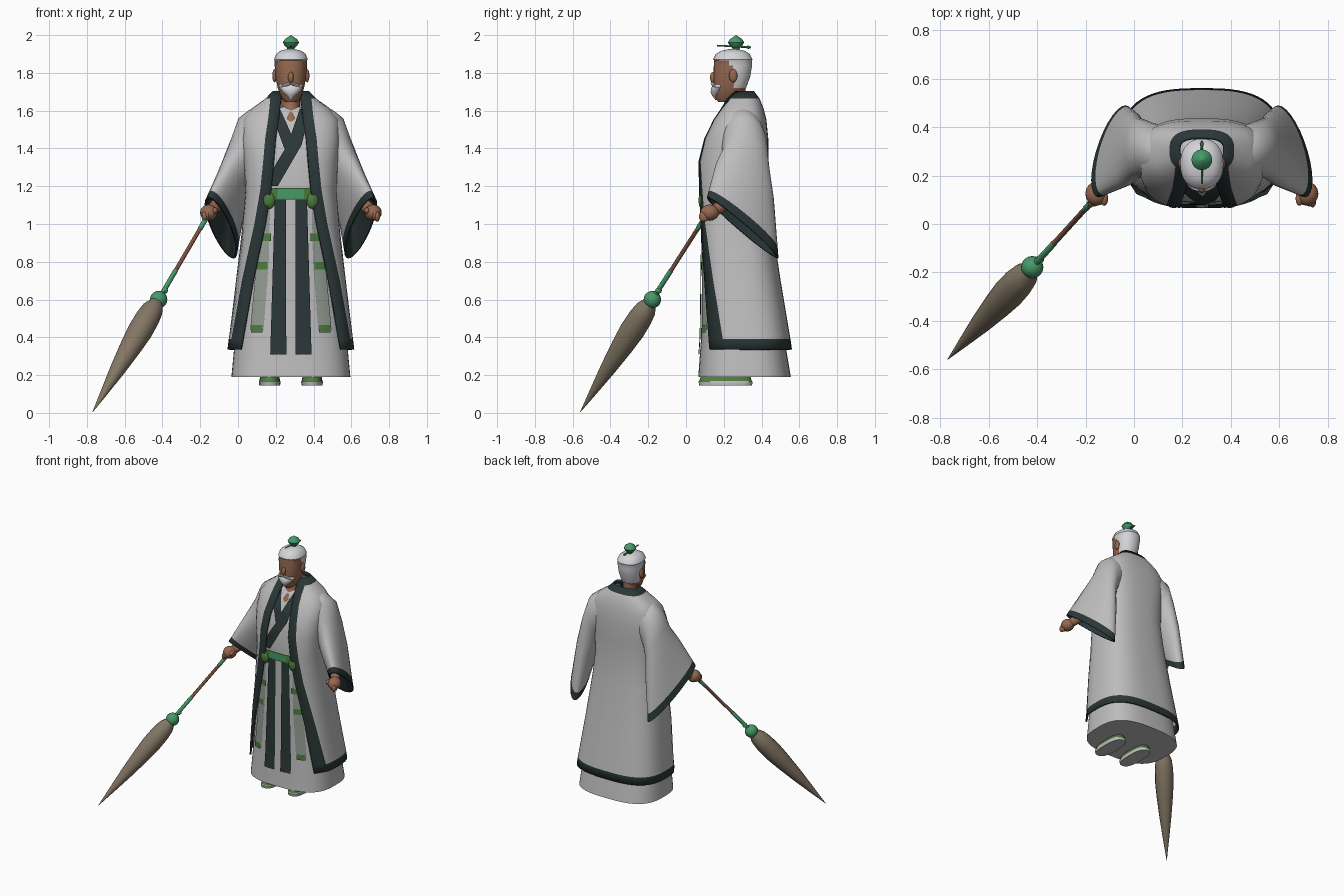
import bpy, bmesh, math
from mathutils import Vector

if "Cube" in bpy.data.objects:
    bpy.data.objects.remove(bpy.data.objects["Cube"])

CX = 0.28          # body centre line
P = 0.7            # squareness of the robe cross-section


def mat(name, r, g, b):
    m = bpy.data.materials.new(name)
    m.diffuse_color = (r, g, b, 1)
    m.use_nodes = True
    m.node_tree.nodes["Principled BSDF"].inputs["Base Color"].default_value = m.diffuse_color
    return m


ROBE = mat("robe_grey", .52, .51, .515)
TRIM = mat("dark_trim", .024, .038, .038)
JADE = mat("jade_green", .06, .32, .14)
SASH = mat("sash_green", .07, .2, .045)
SKIN = mat("skin_brown", .30, .14, .08)
HAIR = mat("hair_white", .66, .66, .69)
BRISTLE = mat("bristle_tan", .23, .185, .13)
WOOD = mat("handle_wood", .2, .085, .05)
PANEL = mat("pale_green_grey", .29, .33, .29)


def finish(name, bm, mats, recalc=True, angle=40, solid=0):
    if recalc:
        bmesh.ops.recalc_face_normals(bm, faces=bm.faces)
    me = bpy.data.meshes.new(name)
    bm.to_mesh(me)
    bm.free()
    for m in mats:
        me.materials.append(m)
    ob = bpy.data.objects.new(name, me)
    bpy.context.collection.objects.link(ob)
    bpy.ops.object.select_all(action='DESELECT')
    ob.select_set(True)
    bpy.context.view_layer.objects.active = ob
    bpy.ops.object.shade_smooth_by_angle(angle=math.radians(angle))
    if solid:
        md = ob.modifiers.new("thickness", 'SOLIDIFY')
        md.thickness = solid
        md.offset = 0
    return ob


def loft(name, rings, mats, closed=True, caps=True, rule=None, **kw):
    bm = bmesh.new()
    rows = [[bm.verts.new(p) for p in r] for r in rings]
    n = len(rows[0])
    for i in range(len(rows) - 1):
        for j in range(n if closed else n - 1):
            k = (j + 1) % n
            f = bm.faces.new((rows[i][j], rows[i][k], rows[i + 1][k], rows[i + 1][j]))
            if rule:
                f.material_index = rule(f.calc_center_median(), i, j)
    if caps:
        for r, i in ((rows[0], 0), (rows[-1], len(rows) - 2)):
            f = bm.faces.new(r)
            if rule:
                f.material_index = rule(f.calc_center_median(), i, 0)
    return finish(name, bm, mats, **kw)


def spow(v, p):
    return math.copysign(abs(v) ** p, v)


def ring(z, a, yf, yb, n=32, p=1.0, ts=None):
    # level cross-section: half width a, front yf, back yb
    cy, b = (yf + yb) / 2, (yb - yf) / 2
    ts = ts or [2 * math.pi * k / n for k in range(n)]
    return [(CX + a * spow(math.sin(t), p), cy - b * spow(math.cos(t), p), z) for t in ts]


def spindle(name, start, end, profile, mats, n=16, rule=None):
    # lathe of (fraction, radius) along any axis
    s, e = Vector(start), Vector(end)
    q = (e - s).to_track_quat('Z', 'Y')
    rings = [[s.lerp(e, t) + q @ Vector((r * math.cos(2 * math.pi * k / n),
              r * math.sin(2 * math.pi * k / n), 0)) for k in range(n)] for t, r in profile]
    return loft(name, rings, mats, rule=rule)


def ball(name, loc, size, m):
    bm = bmesh.new()
    bmesh.ops.create_uvsphere(bm, u_segments=16, v_segments=10, radius=1)
    for v in bm.verts:
        v.co = Vector(loc) + Vector([a * b for a, b in zip(v.co, size)])
    return finish(name, bm, [m], angle=60)


# inner robe: z, half width, front, back
INNER = [(.19, .315, .065, .555), (.40, .295, .08, .52), (.6, .27, .083, .48), (1.0, .23, .088, .43),
         (1.18, .205, .088, .41), (1.35, .215, .09, .41), (1.5, .2, .13, .4), (1.57, .14, .175, .38),
         (1.62, .06, .215, .33)]
loft("inner_robe", [ring(*r, n=56, p=P) for r in INNER], [ROBE])


def front_y(x, z):
    for r0, r1 in zip(INNER, INNER[1:]):
        if r0[0] <= z <= r1[0]:
            break
    t = (z - r0[0]) / (r1[0] - r0[0])
    a, yf, yb = [u + (v - u) * t for u, v in zip(r0[1:], r1[1:])]
    s = min(abs(x) / a, .99) ** (1 / P)
    return (yf + yb) / 2 - (yb - yf) / 2 * math.sqrt(1 - s * s) ** P


def ribbon(name, pts, m, off=.008, steps=10, cols=6):
    # thin cloth strip laid on the front of the inner robe; pts are (x, z, width)
    bm = bmesh.new()
    rows = []
    for a, b in zip(pts, pts[1:]):
        for k in range(steps + 1):
            x, z, w = [u + (v - u) * k / steps for u, v in zip(a, b)]
            xs = [x + w * (c / cols - .5) for c in range(cols + 1)]
            rows.append([bm.verts.new((CX + q, front_y(q, z) - off, z)) for q in xs])
    for r, s in zip(rows, rows[1:]):
        for c in range(cols):
            bm.faces.new((s[c], s[c + 1], r[c + 1], r[c]))
    bmesh.ops.remove_doubles(bm, verts=bm.verts, dist=1e-5)
    return finish(name, bm, [m], recalc=False)


# crossed collar, belt and hanging strips
ribbon("collar_under", [(-.08, 1.6, .055), (.0, 1.40, .07)], TRIM)
ribbon("collar_over", [(.075, 1.61, .055), (.02, 1.42, .075), (-.11, 1.2, .08)], TRIM, .011)
ribbon("belt", [(0, 1.19, .27), (0, 1.13, .28)], SASH, .013, 4)
ribbon("belt_buckle", [(0, 1.185, .14), (0, 1.135, .14)], JADE, .019, 3)
for s in (-1, 1):
    ribbon("front_band", [(s * .055, 1.13, .06), (s * .067, .31, .085)], TRIM, .008, 20)
    ribbon("side_panel", [(s * .135, 1.1, .05), (s * .15, .8, .065), (s * .18, .44, .07)], PANEL, .008)
    for x, z, w in ((.14, .93, .07), (.157, .78, .065), (.18, .445, .06)):
        ribbon("panel_patch", [(s * x, z + .02, w), (s * x, z - .02, w)], SASH, .012, 3)
    ball("belt_bow", (CX + s * .115, .088, 1.125), (.032, .022, .045), SASH)

# outer robe, open at the front: z, half width, front, back, half opening
OUTER = [(.335, .33, .07, .555, .265), (.39, .323, .07, .547, .255), (.7, .285, .07, .495, .2),
         (1.0, .25, .07, .45, .135), (1.18, .235, .068, .43, .105), (1.33, .245, .068, .43, .09),
         (1.45, .255, .1, .43, .08), (1.55, .25, .15, .42, .065), (1.61, .2, .19, .405, .058),
         (1.66, .13, .22, .385, .052), (1.70, .092, .255, .355, .05)]


def open_ring(z, a, yf, yb, op):
    t0, t1 = [math.asin(min(x / a, .97) ** (1 / P)) for x in (op, op + .055)]
    half = [t0] + [t1 + (math.pi - t1) * k / 18 for k in range(19)]
    return ring(z, a, yf, yb, p=P, ts=half + [2 * math.pi - t for t in reversed(half[:-1])])


loft("outer_robe", [open_ring(*r) for r in OUTER], [ROBE, TRIM], closed=False, caps=False, solid=.012,
     rule=lambda c, i, j: int(i in (0, 9) or j in (0, 37)))

# sleeves: section centre, long half axis, short half axis
SLEEVE = [((.15, .30, 1.48), (0, .10, 0), (0, 0, .15)),
          ((.085, .30, 1.455), (0, .115, 0), (-.025, 0, .15)),
          ((.045, .31, 1.42), (0, .12, 0), (-.042, 0, .14)),
          ((.015, .315, 1.335), (0, .125, -.03), (-.052, 0, .115)),
          ((-.02, .31, 1.22), (.015, .155, -.085), (-.065, 0, .08)),
          ((-.077, .302, 1.025), (.048, .183, -.146), (-.067, 0, .04)),
          ((-.09, .30, .98), (.055, .19, -.16), (-.067, 0, .03)),
          ((-.09, .30, .98), (.05, .178, -.15), (-.059, 0, .026)),
          ((-.055, .305, 1.10), (.02, .11, -.08), (-.04, 0, .03))]
for s in (1, -1):
    rings = []
    for c, u, v in SLEEVE:
        r = [Vector(c) + Vector(u) * math.cos(k * math.pi / 14) + Vector(v) * math.sin(k * math.pi / 14)
             for k in range(28)]
        rings.append([(CX + s * (p.x - CX), p.y, p.z) for p in r])
    loft("sleeve", rings, [ROBE, TRIM], rule=lambda c, i, j: int(i >= 5))
    # forearm and fist
    hx = CX - s * .435
    spindle("forearm", (hx, .13, 1.06), (CX - s * .33, .30, 1.16), [(0, .03), (1, .04)], [SKIN])
    ball("fist", (hx, .125, 1.06), (.046, .05, .043), SKIN)
    for k in range(4):
        ball("finger", (hx - s * (.022 - .014 * k), .095 + .004 * k, 1.04 + .007 * k), (.015, .027, .028), SKIN)
    ball("thumb", (hx + s * .032, .105, 1.07), (.016, .03, .018), SKIN)
    # shoes
    sx = CX + s * .112
    prof = [(.145, .055, .07, .35), (.165, .058, .066, .352), (.17, .055, .07, .348), (.195, .05, .08, .34),
            (.215, .035, .12, .32)]
    loft("shoe", [[(x - CX + sx, y, z) for x, y, z in ring(*r, n=24, p=.75)] for r in prof],
         [ROBE, SASH], rule=lambda c, i, j: int(i >= 2))
    ball("ear", (CX + s * .086, .25, 1.785), (.012, .022, .035), SKIN)

# neck and head
loft("neck", [ring(1.5, .05, .15, .32), ring(1.56, .05, .16, .32), ring(1.6, .048, .2, .32),
              ring(1.72, .05, .21, .315)], [SKIN])
HEAD = [(1.645, .03, .17, .25), (1.67, .052, .155, .295), (1.72, .07, .147, .318), (1.78, .081, .146, .34),
        (1.84, .086, .147, .35), (1.866, .086, .15, .349), (1.872, .089, .144, .352), (1.9, .078, .158, .338),
        (1.917, .055, .187, .31), (1.926, .02, .23, .27)]
loft("head", [ring(*r, n=36, p=.9) for r in HEAD], [SKIN, HAIR],
     rule=lambda c, i, j: int(i >= 5 or (i >= 2 and c.y > .265 - (c.z - 1.72) * .3)))
ball("nose", (CX, .145, 1.775), (.015, .018, .03), SKIN)
for s in (-1, 1):
    spindle("moustache", (CX + s * .004, .138, 1.745), (CX + s * .055, .155, 1.725),
            [(0, .008), (.5, .009), (1, .003)], [HAIR], 8)
loft("beard", [ring(*r, n=20) for r in ((1.738, .06, .146, .21), (1.725, .064, .135, .215),
     (1.70, .045, .13, .2), (1.68, .022, .138, .18), (1.657, .003, .155, .162))], [HAIR])

# topknot ornament and hair pin
spindle("topknot", (CX, .265, 1.915), (CX, .265, 2.0),
        [(0, .018), (.2, .02), (.35, .034), (.55, .043), (.75, .032), (.9, .013), (1, .001)], [JADE])
spindle("hair_pin", (CX, .165, 1.945), (CX, .345, 1.935), [(0, .004), (.85, .005), (.92, .009), (1, .003)], [JADE], 8)

# brush: handle, collar balls and bristles
knob = (-.42, -.178, .60)
spindle("brush_handle", (-.148, .12, 1.065), knob,
        [(0, .012), (.08, .013), (.19, .013), (.2, .011), (.66, .011), (.67, .013), (1, .013)],
        [WOOD, JADE], 12, lambda c, i, j: int(i in (0, 1, 5)))
ball("small_knob", (-.388, -.145, .648), (.017, .017, .017), JADE)
ball("large_knob", knob, (.046, .046, .046), JADE)
spindle("brush_bristles", (-.43, -.19, .585), (-.77, -.56, .004),
        [(0, .035), (.06, .056), (.14, .064), (.26, .066), (.4, .058), (.6, .042), (.8, .022), (1, .001)],
        [BRISTLE], 14)
